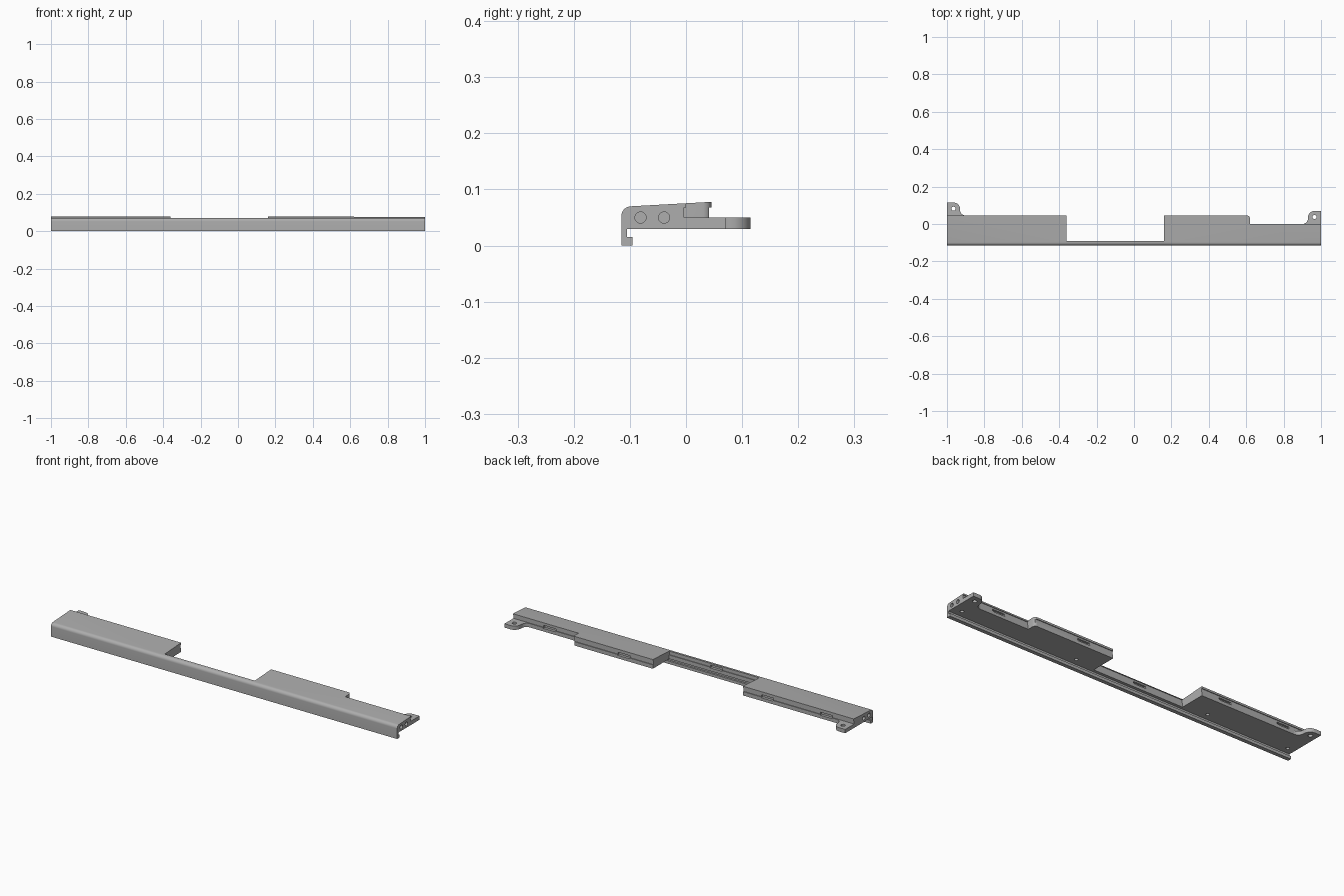
import bpy, bmesh, math
from mathutils import Matrix, Vector

if "Cube" in bpy.data.objects:
    bpy.data.objects.remove(bpy.data.objects["Cube"], do_unlink=True)

grey = bpy.data.materials.new("plain_grey")
grey.use_nodes = True
colour = (0.42, 0.42, 0.42, 1)
grey.diffuse_color = colour
grey.node_tree.nodes["Principled BSDF"].inputs["Base Color"].default_value = colour


def arc(cx, cy, r, start, end, steps=8):
    angles = [math.radians(start + (end - start) * i / steps) for i in range(steps + 1)]
    return [(cx + r * math.cos(a), cy + r * math.sin(a)) for a in angles]


def prism(name, outline, place, depth):
    """Extrude a flat outline; place maps each outline point into space."""
    bm = bmesh.new()
    face = bm.faces.new([bm.verts.new(place(*p)) for p in outline])
    ext = bmesh.ops.extrude_face_region(bm, geom=[face])
    bmesh.ops.translate(bm, vec=Vector(depth),
                        verts=[g for g in ext["geom"] if isinstance(g, bmesh.types.BMVert)])
    bmesh.ops.recalc_face_normals(bm, faces=bm.faces)
    mesh = bpy.data.meshes.new(name)
    bm.to_mesh(mesh)
    bm.free()
    mesh.materials.append(grey)
    obj = bpy.data.objects.new(name, mesh)
    bpy.context.collection.objects.link(obj)
    return obj


def box(x0, x1, y0, y1, z0, z1):
    return prism("cutter", [(x0, y0), (x1, y0), (x1, y1), (x0, y1)],
                 lambda x, y: (x, y, z0), (0, 0, z1 - z0))


def drill(x, y, z0, z1, r):
    return prism("cutter", arc(x, y, r, 0, 360, 24)[:-1],
                 lambda u, v: (u, v, z0), (0, 0, z1 - z0))


def combine(obj, cutter, operation="DIFFERENCE"):
    mod = obj.modifiers.new("cut", "BOOLEAN")
    mod.operation, mod.solver, mod.object = operation, "EXACT", cutter
    bpy.context.view_layer.objects.active = obj
    bpy.ops.object.modifier_apply(modifier=mod.name)
    bpy.data.objects.remove(cutter, do_unlink=True)


# Main rail: hooked side profile, trimmed to the stepped plan
deep, shallow, thin = 0.045, 0.0, -0.09
gap0, gap1, step = -0.36, 0.16, 0.62
profile = ([(-0.115, 0)] + arc(-0.098, 0.053, 0.017, 180, 93) +
           [(0.1, 0.081), (0.1, 0.03), (-0.105, 0.03),
            (-0.105, 0.015), (-0.095, 0.015), (-0.095, 0)])
rail = prism("main_rail", profile, lambda y, z: (-1.1, y, z), (2.2, 0, 0))
plan = ([(-1, -0.2), (1, -0.2), (1, shallow), (step, shallow)] +
        arc(step - 0.015, deep - 0.015, 0.015, 0, 90, 6) +
        [(gap1, deep), (gap1, thin), (gap0, thin), (gap0, deep), (-1, deep)])
combine(rail, prism("trim", plan, lambda x, y: (x, y, -0.1), (0, 0, 0.3)), "INTERSECT")

# Shallow groove along each back wall
for x0, x1, back in [(-1.1, gap0 + 0.01, deep), (gap0, gap1, thin),
                     (gap1 - 0.01, step + 0.01, deep), (step, 1.1, shallow)]:
    combine(rail, box(x0, x1, back - 0.004, back + 0.01, 0.05, 0.068))

# Clip slots in the back walls
for x, back in [(-0.84, deep), (-0.5, deep), (-0.11, thin), (0.33, deep), (0.79, shallow)]:
    combine(rail, box(x - 0.035, x + 0.035, back - 0.014, back + 0.02, 0.046, 0.06))

# Screw holes under the rail
for x in (-0.96, -0.49, 0.28, 0.95):
    combine(rail, drill(x, -0.07, 0.0, 0.04, 0.009))

# Paired round holes in both ends
for side in (-1, 1):
    for y in (-0.081, -0.039):
        combine(rail, prism("cutter", arc(y, 0.05, 0.01, 0, 360, 24)[:-1],
                            lambda u, v: (side * 1.05, u, v), (-side * 0.1, 0, 0)))

# Mounting ears with a rounded corner and a fillet into the back wall
ears = []
for name, side, back in [("right_ear", -1, deep), ("left_ear", 1, shallow)]:
    outline = ([(0, 0), (0, 0.07)] + arc(0.035, 0.035, 0.035, 90, 0) +
               arc(0.1, 0.03, 0.03, 180, 270))
    ear = prism(name, outline, lambda u, v: (side * (1 - u), back + v, 0.03), (0, 0, 0.02))
    combine(ear, drill(side * 0.965, back + 0.037, 0.0, 0.1, 0.011))
    ears.append(ear)

# Smooth the rounded faces, keep the edges crisp
bpy.ops.object.select_all(action="DESELECT")
for obj in [rail] + ears:
    obj.select_set(True)
bpy.context.view_layer.objects.active = rail
bpy.ops.object.shade_smooth_by_angle(angle=math.radians(30))
